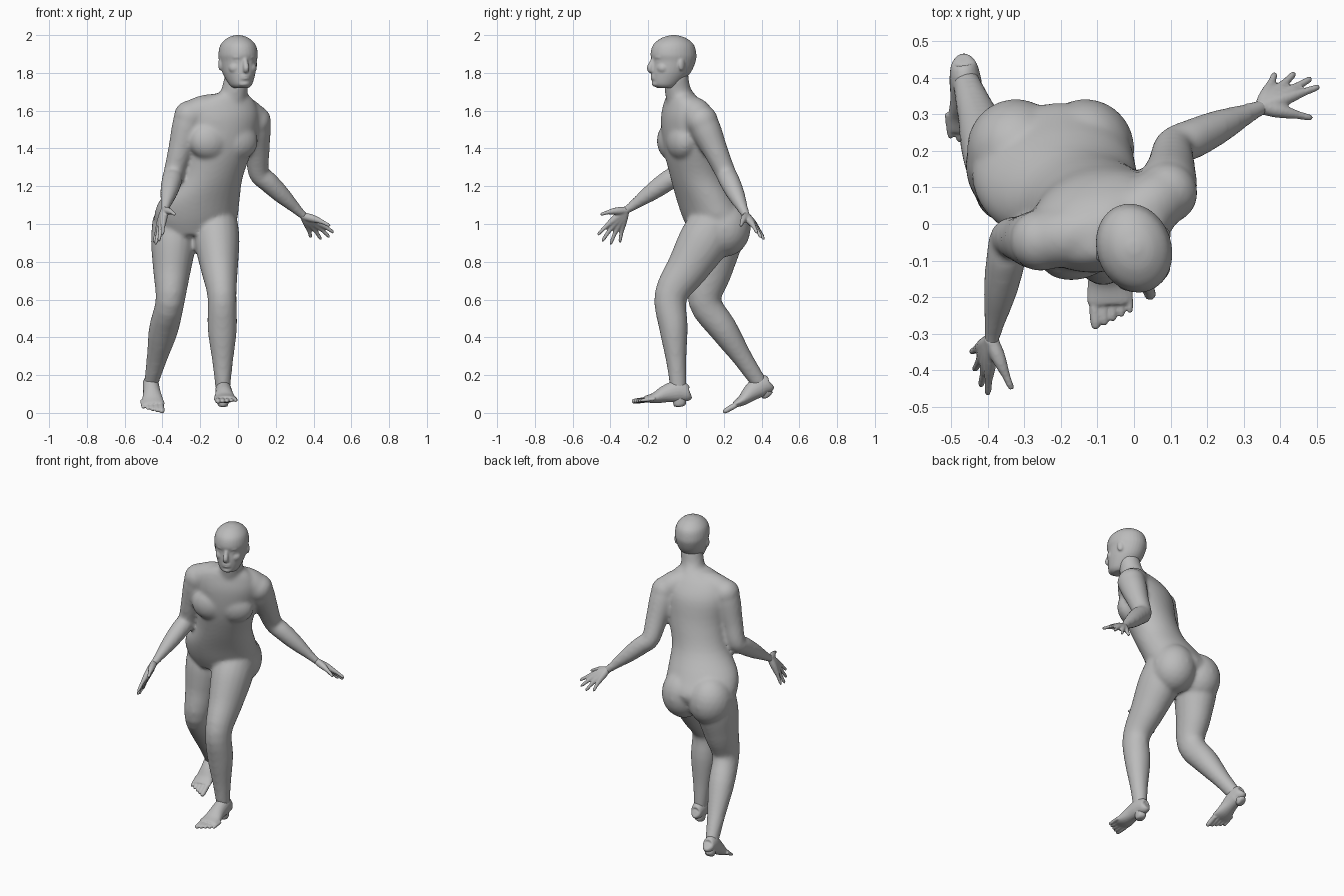
import bpy, bmesh, math
from mathutils import Vector, Matrix

if "Cube" in bpy.data.objects:
    bpy.data.objects.remove(bpy.data.objects["Cube"])

GREY = (0.5, 0.5, 0.5, 1)
clay = bpy.data.materials.new("grey_clay")
clay.use_nodes = True
clay.diffuse_color = GREY
clay.node_tree.nodes["Principled BSDF"].inputs["Base Color"].default_value = GREY

UP = Vector((0, 0, 1))
TWIST = math.radians(19)
ACROSS = Vector((math.cos(TWIST), math.sin(TWIST), 0))
FORWARD = Vector((math.sin(TWIST), -math.cos(TWIST), 0))


def resample(rows, steps=4):
    """Catmull-Rom smoothing of a list of stations."""
    rows = [Vector(row) for row in rows]
    padded = [rows[0]] + rows + [rows[-1]]
    smooth = []
    for before, start, end, after in zip(padded, padded[1:], padded[2:], padded[3:]):
        leave, arrive = (end - before) / 2, (after - start) / 2
        for step in range(steps):
            t = step / steps
            blend = t * t * (3 - 2 * t)
            smooth.append(start.lerp(end, blend) + leave * t * (1 - t) ** 2 - arrive * t * t * (1 - t))
    return smooth + [rows[-1]]


def loft(bm, rows, side=(1, 0, 0), flat=False, segments=20):
    """Skin ellipses (x, y, z, side radius, depth radius) along a path."""
    rows = resample(rows)
    centres = [Vector(row[:3]) for row in rows]
    u = Vector(side)
    rings = []
    for i, (centre, row) in enumerate(zip(centres, rows)):
        tangent = (centres[min(i + 1, len(rows) - 1)] - centres[max(i - 1, 0)]).normalized()
        if flat:
            tangent = UP
        u = (u - tangent * u.dot(tangent)).normalized()
        v = tangent.cross(u)
        angles = [math.tau * k / segments for k in range(segments)]
        rings.append([bm.verts.new(centre + u * row[3] * math.cos(a) + v * row[4] * math.sin(a))
                      for a in angles])
    for low, high in zip(rings, rings[1:]):
        for k in range(segments):
            bm.faces.new((low[k - 1], low[k], high[k], high[k - 1]))
    bm.faces.new(rings[0][::-1])
    bm.faces.new(rings[-1])


def tube(bm, points, radii, segments=20):
    """Round limb through a few points."""
    loft(bm, [(*point, radius, radius) for point, radius in zip(points, radii)], segments=segments)


def between(start, end, *fractions):
    return [Vector(start).lerp(Vector(end), fraction) for fraction in fractions]


def blob(bm, centre, radii, yaw=0.0):
    place = Matrix.Translation(centre) @ Matrix.Rotation(yaw, 4, "Z") @ Matrix.Diagonal((*radii, 1))
    bmesh.ops.create_icosphere(bm, subdivisions=3, radius=1, matrix=place)


def finish(name, bm, voxel, softness):
    """Fuse the overlapping volumes into one soft skin."""
    bmesh.ops.recalc_face_normals(bm, faces=bm.faces)
    mesh = bpy.data.meshes.new(name)
    bm.to_mesh(mesh)
    bm.free()
    mesh.materials.append(clay)
    part = bpy.data.objects.new(name, mesh)
    bpy.context.collection.objects.link(part)
    fuse = part.modifiers.new("fuse", "REMESH")
    fuse.mode = "VOXEL"
    fuse.voxel_size = voxel
    fuse.use_smooth_shade = True
    soften = part.modifiers.new("soften", "SMOOTH")
    soften.factor = 0.5
    soften.iterations = softness
    return part


def add_arm(bm, shoulder, elbow, wrist):
    points = between(shoulder, elbow, 0, .2, .6, 1) + between(elbow, wrist, .2, .5, .85, 1.04)
    tube(bm, points, (.08, .08, .065, .055, .055, .047, .028, .021))
    blob(bm, shoulder, (.085, .085, .085))


def add_leg(bm, hip, knee, ankle):
    points = between(hip, knee, 0, .25, .6, 1) + between(knee, ankle, .35, .7, .95, 1.2)
    widths = (.12, .12, .1, .077, .078, .056, .042, .03)
    depths = (.13, .135, .113, .088, .076, .054, .045, .035)
    loft(bm, [(*p, width, depth) for p, width, depth in zip(points, widths, depths)])


def make_hand(name, wrist, index, pinky, thumb):
    """Fingers fan out of the wrist and merge into a palm."""
    bm = bmesh.new()
    wrist = Vector(wrist)
    tips = between(index, pinky, 0, 1 / 3, 2 / 3, 1)
    for i, tip in enumerate(tips):
        tip += (tip - wrist).normalized() * .03 * math.sin(math.pi * i / 3)
    for tip in tips + [Vector(thumb)]:
        points = between(wrist, tip, -.06, .25, .5, .75, .96, 1)
        for i, point in enumerate(points):
            point += UP * .01 * math.sin(math.pi * i / 5)
        tube(bm, points, (.02, .021, .017, .011, .009, .004), segments=12)
    finish(name, bm, .0055, 2)


def make_foot(name, heel, ball, inner):
    """Wedge from heel to ball, with five shrinking toes."""
    bm = bmesh.new()
    heel, ball = Vector(heel), Vector(ball)
    along = (ball - heel).normalized()
    points = between(heel, ball, -.06, 0, .22, .5, .75, .95, 1)
    points[2] += UP * .02
    points[3] += UP * .015
    widths = (.018, .034, .043, .046, .056, .06, .055)
    depths = (.02, .04, .058, .047, .03, .018, .014)
    loft(bm, [(*p, width, depth) for p, width, depth in zip(points, widths, depths)])
    for i in range(5):
        tip = ball + along * (.068 - .011 * i) + inner * (.04 - .024 * i) - UP * .005
        radius = .015 - .0012 * i
        tube(bm, between(tip - along * .08, tip, 0, .6, .9, 1),
             (radius, radius, radius * .8, radius * .4), segments=12)
    finish(name, bm, .005, 2)


# Torso, leaning forward
body = bmesh.new()
loft(body, [(-.23, .16, .94, .17, .13), (-.225, .16, 1.02, .22, .17), (-.205, .115, 1.12, .215, .16),
            (-.145, .06, 1.25, .172, .142), (-.1, .025, 1.4, .18, .142), (-.085, .005, 1.55, .2, .135),
            (-.075, -.015, 1.64, .17, .1), (-.04, -.03, 1.69, .09, .065)],
     side=(1, .2, 0), flat=True, segments=32)

# Neck and the slopes from neck to shoulders
neck = Vector((-.04, -.01, 1.62))
left_shoulder, right_shoulder = Vector((.09, .085, 1.545)), Vector((-.255, -.045, 1.57))
tube(body, (neck, (-.02, -.042, 1.7), (0, -.055, 1.8)), (.09, .07, .066))
for shoulder in (left_shoulder, right_shoulder):
    points = between(neck, shoulder, 0, .6, 1)
    points[1] += UP * .01
    tube(body, points, (.075, .085, .08))

# Chest and buttocks
for side in (-1, 1):
    blob(body, Vector((-.1, .02, 1.44)) + ACROSS * side * .075 + FORWARD * .07, (.115, .08, .105), TWIST)
    blob(body, (-.228 + side * .095, .205, .98), (.135, .138, .155))

# Limbs
left_wrist, right_wrist = (.35, .32, 1.04), (-.39, -.32, 1.07)
left_ankle, right_ankle = (-.08, -.04, .13), (-.457, .38, .17)
add_arm(body, left_shoulder, (.11, .21, 1.27), left_wrist)
add_arm(body, right_shoulder, (-.34, -.04, 1.27), right_wrist)
add_leg(body, (-.12, .15, 1), (-.085, -.08, .62), left_ankle)
add_leg(body, (-.335, .18, 1), (-.36, .1, .59), right_ankle)
finish("body", body, .011, 9)

make_hand("left_hand", left_wrist, index=(.505, .375, .95), pinky=(.385, .41, .925), thumb=(.485, .29, .985))
make_hand("right_hand", right_wrist, index=(-.4, -.465, .94), pinky=(-.445, -.35, .9), thumb=(-.335, -.45, 1.045))
make_foot("left_foot", heel=(-.08, .01, .1), ball=(-.068, -.22, .073), inner=Vector((-1, 0, 0)))
make_foot("right_foot", heel=(-.466, .44, .148), ball=(-.447, .255, .042), inner=Vector((1, 0, 0)))

# Head: height, front, back and half width of each level
head = bmesh.new()
levels = [(1.72, -.09, 0, .04), (1.74, -.115, .03, .06), (1.8, -.122, .09, .085), (1.86, -.118, .118, .097),
          (1.9, -.125, .122, .102), (1.95, -.11, .108, .09), (1.985, -.065, .065, .055), (2, -.015, .015, .014)]
loft(head, [(0, (front + back) / 2, height, width, (back - front) / 2)
            for height, front, back, width in levels], flat=True, segments=32)

# Nose, lips and chin
tube(head, ((0, -.11, 1.885), (0, -.122, 1.855), (0, -.134, 1.825), (0, -.122, 1.808)),
     (.01, .013, .017, .014), segments=12)
for lip_height in (1.771, 1.784):
    blob(head, (0, -.115, lip_height), (.026, .012, .008))
blob(head, (0, -.1, 1.742), (.032, .022, .016))

# Brows, eyes, cheeks and ears
for side in (-1, 1):
    blob(head, (side * .036, -.102, 1.882), (.03, .014, .008), side * .35)
    blob(head, (side * .035, -.1, 1.862), (.016, .011, .006), side * .3)
    blob(head, (side * .045, -.08, 1.825), (.034, .028, .03), side * .5)
    blob(head, (side * .095, .012, 1.845), (.011, .02, .034), side * .4)
turned_head = finish("head", head, .006, 3)
turned_head.location.y = -.065
turned_head.rotation_euler.z = TWIST
